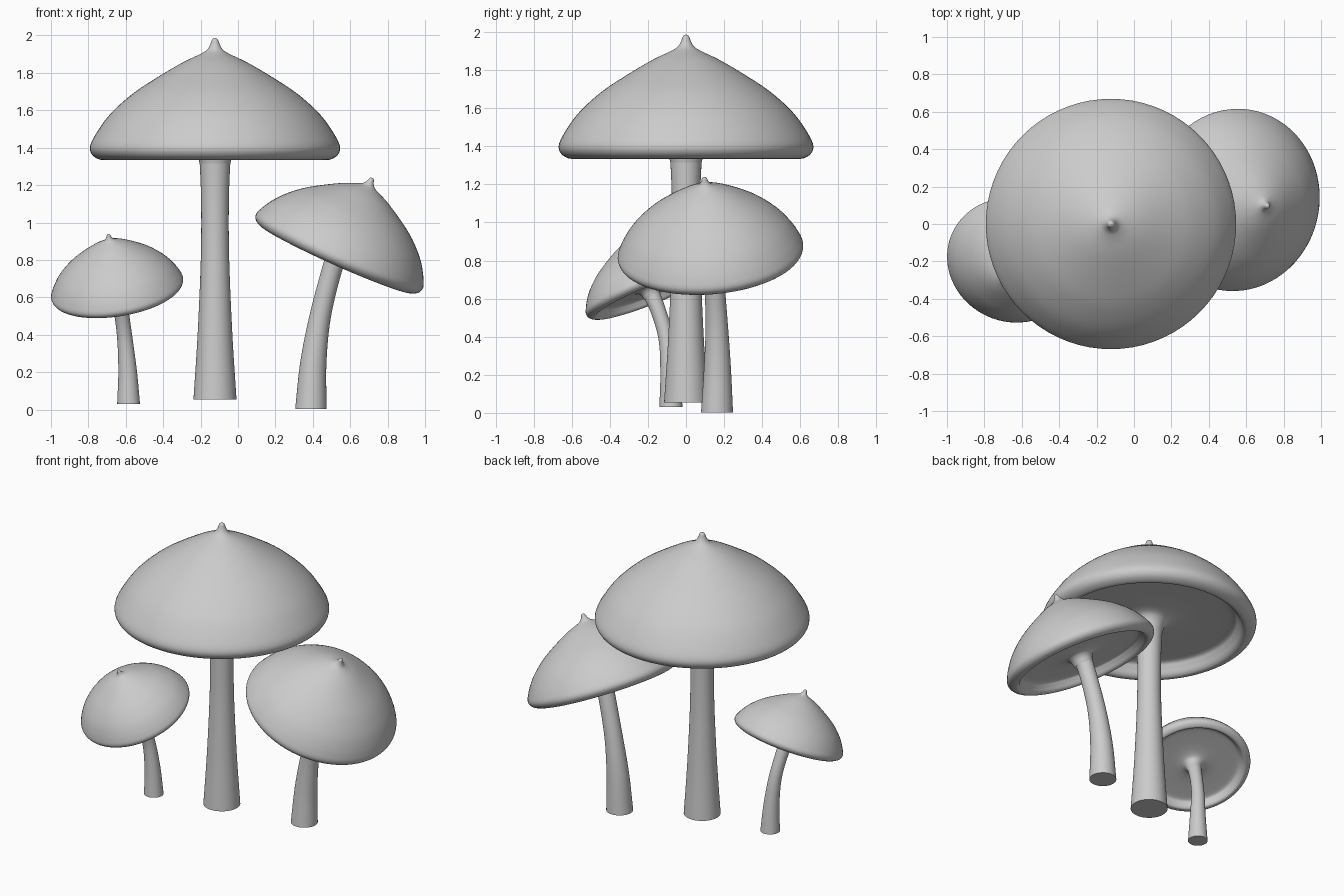
import bpy, bmesh, math
from mathutils import Vector

if "Cube" in bpy.data.objects:
    bpy.data.objects.remove(bpy.data.objects["Cube"])

SIDES = 72

def smooth_path(points, steps):
    """Catmull-Rom curve through points of any dimension."""
    p = [Vector(q) for q in points]
    p = [2 * p[0] - p[1]] + p + [2 * p[-1] - p[-2]]
    out = []
    for i in range(1, len(p) - 2):
        a, b, c, d = p[i - 1:i + 3]
        for k in range(steps):
            t = k / steps
            out.append(0.5 * (2 * b + (c - a) * t + (2 * a - 5 * b + 4 * c - d) * t * t
                              + (3 * b - a - 3 * c + d) * t ** 3))
    return out + [p[-2]]

def make_object(name, bm):
    bmesh.ops.remove_doubles(bm, verts=bm.verts, dist=1e-5)
    bmesh.ops.recalc_face_normals(bm, faces=bm.faces)
    mesh = bpy.data.meshes.new(name)
    bm.to_mesh(mesh)
    bm.free()
    ob = bpy.data.objects.new(name, mesh)
    bpy.context.collection.objects.link(ob)
    bpy.ops.object.select_all(action='DESELECT')
    ob.select_set(True)
    bpy.context.view_layer.objects.active = ob
    bpy.ops.object.shade_smooth_by_angle(angle=math.radians(50))

def skin(rings, cap_ends):
    """Join equal rings of coordinates into a surface."""
    bm = bmesh.new()
    loops = [[bm.verts.new(c) for c in ring] for ring in rings]
    for lo, hi in zip(loops, loops[1:]):
        for j in range(SIDES):
            k = (j + 1) % SIDES
            bm.faces.new((lo[j], lo[k], hi[k], hi[j]))
    if cap_ends:
        bm.faces.new(loops[0][::-1])
        bm.faces.new(loops[-1])
    return bm

def ring(centre, axis, radius):
    q = Vector((0, 0, 1)).rotation_difference(axis)
    return [centre + q @ Vector((radius * math.cos(a), radius * math.sin(a), 0))
            for a in (2 * math.pi * j / SIDES for j in range(SIDES))]

# cap profile (radius, height above the widest circle): nipple, dome, rolled rim, underside, flare to stem
CAP = [(0, .582), (.016, .572), (.027, .543), (.045, .517), (.08, .495), (.187, .443),
       (.347, .347), (.455, .272), (.56, .175), (.63, .08), (.668, .003), (.655, -.045),
       (.61, -.07), (.58, -.058), (.556, -.02), (.53, .008), (.45, .015), (.25, .015),
       (.14, 0), (.098, -.035), (.082, -.09)]

def cap(name, centre, axis, scale, bulge):
    n = Vector(axis).normalized()
    rings = []
    for r, h in smooth_path(CAP, 5):
        if h > 0.05:   # slightly rounder dome on the small caps
            h += bulge * math.sin(math.pi * min(1, max(0, r) / .668)) ** 0.7
        rings.append(ring(Vector(centre) + n * h * scale, n, max(0, r) * scale))
    make_object(name, skin(rings, False))

def stem(name, points):
    """points: x, y, z, radius"""
    pts = smooth_path(points, 8)
    rings = []
    for i, p in enumerate(pts):
        t = (pts[min(i + 1, len(pts) - 1)] - pts[max(i - 1, 0)]).to_3d()
        axis = Vector((0, 0, 1)) if i == 0 else t.normalized()
        rings.append(ring(p.to_3d(), axis, p[3]))
    make_object(name, skin(rings, True))

# tall middle mushroom
cap("tall_cap", (-.123, 0, 1.405), (0, 0, 1), 1, 0)
stem("tall_stem", [(-.123, 0, .055, .115), (-.123, 0, .4, .093), (-.123, 0, .8, .076),
                   (-.123, 0, 1.1, .074), (-.123, 0, 1.3, .081), (-.123, 0, 1.415, .09)])

# medium mushroom leaning right
cap("medium_cap", (.545, .128, .852), (.407, -.075, .91), .73, .015)
stem("medium_stem", [(.39, .163, .003, .084), (.403, .165, .25, .07), (.44, .16, .5, .057),
                     (.506, .142, .76, .054), (.545, .128, .855, .062)])

# small mushroom leaning forward
cap("small_cap", (-.647, -.195, .653), (-.15, -.37, .92), .533, .015)
stem("small_stem", [(-.585, -.079, .03, .061), (-.59, -.085, .2, .05), (-.605, -.102, .38, .041),
                    (-.625, -.143, .53, .04), (-.647, -.195, .655, .046)])
